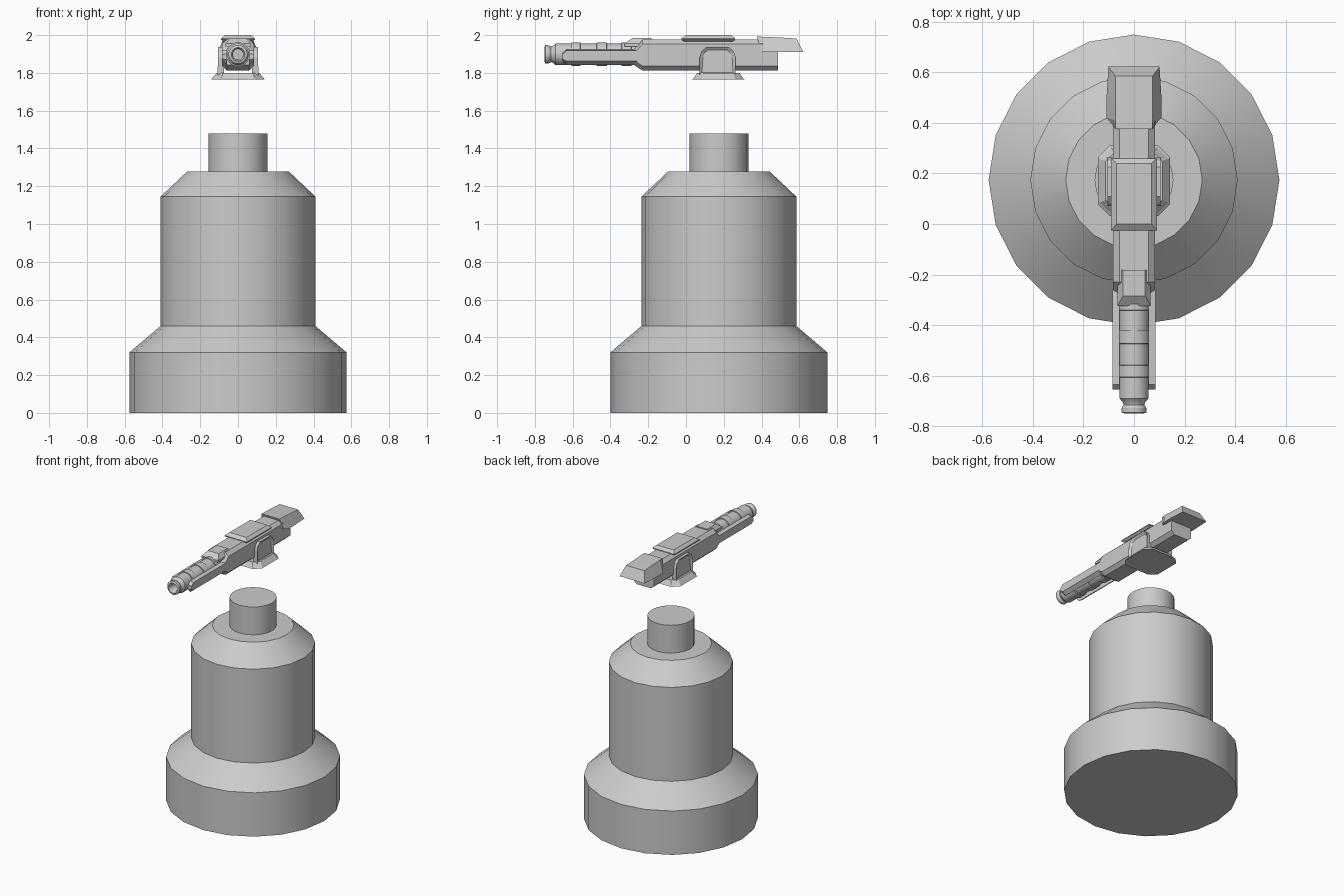
import bpy, bmesh, math
from mathutils import Vector

if "Cube" in bpy.data.objects:
    bpy.data.objects.remove(bpy.data.objects["Cube"])

CY = 0.174      # pedestal axis
BZ = 1.898      # barrel axis height


def finish(name, bm, smooth=False):
    bmesh.ops.recalc_face_normals(bm, faces=bm.faces)
    me = bpy.data.meshes.new(name)
    bm.to_mesh(me)
    bm.free()
    ob = bpy.data.objects.new(name, me)
    bpy.context.collection.objects.link(ob)
    if smooth:
        bpy.ops.object.select_all(action='DESELECT')
        bpy.context.view_layer.objects.active = ob
        ob.select_set(True)
        bpy.ops.object.shade_smooth_by_angle(angle=math.radians(30))
    return ob


def loft(name, sections, smooth=False):
    """Skin equal-length closed loops and cap both ends."""
    bm = bmesh.new()
    loops = [[bm.verts.new(p) for p in s] for s in sections]
    n = len(loops[0])
    for a, b in zip(loops, loops[1:]):
        for i in range(n):
            j = (i + 1) % n
            bm.faces.new((a[i], a[j], b[j], b[i]))
    bm.faces.new(loops[0])
    bm.faces.new(loops[-1])
    return finish(name, bm, smooth)


def ring_z(r, z, n=20):
    return [(r * math.cos(2 * math.pi * i / n), CY + r * math.sin(2 * math.pi * i / n), z)
            for i in range(n)]


def ring_y(r, y, n=16):
    return [(r * math.cos(2 * math.pi * (i + .5) / n), y, BZ + r * math.sin(2 * math.pi * (i + .5) / n))
            for i in range(n)]


def rect_z(w, y0, y1, z, c=0.0):
    """Horizontal rectangle with optional cut corners."""
    if c == 0:
        return [(-w, y0, z), (w, y0, z), (w, y1, z), (-w, y1, z)]
    return [(-w + c, y0, z), (w - c, y0, z), (w, y0 + c, z), (w, y1 - c, z),
            (w - c, y1, z), (-w + c, y1, z), (-w, y1 - c, z), (-w, y0 + c, z)]


def mirror(ob):
    m = ob.modifiers.new("mirror", 'MIRROR')
    m.use_axis = (True, False, False)


# Pedestal
loft("pedestal", [ring_z(r, z) for r, z in
     [(.575, 0), (.575, .32), (.41, .46), (.41, 1.145), (.27, 1.277)]], True)
loft("pedestal_neck", [ring_z(.156, 1.27), ring_z(.156, 1.48)], True)

# Barrel with flared, hollow muzzle
loft("barrel", [ring_y(r, y) for r, y in
     [(.028, -.66), (.028, -.735), (.036, -.75), (.050, -.745), (.050, -.728), (.042, -.715),
      (.045, -.705), (.058, -.69), (.058, -.2)]], True)
for k, (y0, y1) in enumerate([(-.605, -.56), (-.472, -.42), (-.34, -.29)]):
    loft(f"barrel_band_{k + 1}", [ring_y(r, y) for r, y in
         [(.057, y0 - .002), (.064, y0), (.064, y1), (.057, y1 + .002)]], True)


# Receiver body with chamfered edges
def body(y, w, zb, zt):
    c, d = .026, .024
    return [(-w + c, y, zb), (w - c, y, zb), (w, y, zb + d), (w, y, zt - d),
            (w - c, y, zt), (-w + c, y, zt), (-w, y, zt - d), (-w, y, zb + d)]


loft("receiver", [body(-.275, .083, 1.842, 1.925), body(-.23, .084, 1.812, 1.977),
                  body(.487, .084, 1.812, 1.977)])


# Side rails along the barrel
def rail(y, zb, zm, zt):
    return [(.057, y, zt), (.085, y, zt - .005), (.085, y, zm), (.057, y, zb)]


mirror(loft("barrel_rail", [rail(-.655, 1.868, 1.875, 1.902), rail(-.635, 1.842, 1.862, 1.923),
                            rail(-.26, 1.842, 1.862, 1.923)]))

# Sloped block in front of the receiver
loft("front_block", [rect_z(.066, -.325, -.18, 1.94), rect_z(.066, -.325, -.18, 1.955),
                     rect_z(.044, -.285, -.182, 1.984)])

# Top cover
loft("top_cover", [rect_z(.075, -.01, .245, 1.965), rect_z(.09, -.025, .26, 1.976),
                   rect_z(.09, -.025, .26, 1.982), rect_z(.069, .0, .24, 2.0)])


# Rear hood
def hood(y, yt, w, wt, zb, zt):
    return [(-w, y, zb), (w, y, zb), (wt, yt, zt), (-wt, yt, zt)]


loft("rear_hood", [hood(.40, .375, .09, .072, 1.915, 1.992), hood(.42, .41, .108, .073, 1.91, 1.991),
                   hood(.51, .50, .108, .073, 1.91, 1.987), hood(.622, .585, .101, .074, 1.91, 1.982)])

# Mount plate
loft("mount_plate", [rect_z(.142, .032, .31, 1.765, .045), rect_z(.136, .04, .302, 1.772, .045),
                     rect_z(.112, .06, .284, 1.80, .035)])

# Mount cheeks with recessed panels
outline = [(.072, 1.79), (.072, 1.885), (.082, 1.915), (.108, 1.937),
           (.226, 1.937), (.252, 1.915), (.262, 1.885), (.262, 1.79)]
bm = bmesh.new()
inner = [bm.verts.new((.075, y, z)) for y, z in outline]
outer = [bm.verts.new((.105 if z > 1.8 else .109, y, z)) for y, z in outline]
bm.faces.new(inner)
front = bm.faces.new(outer)
for i in range(len(outline)):
    j = (i + 1) % len(outline)
    bm.faces.new((inner[i], inner[j], outer[j], outer[i]))
bmesh.ops.recalc_face_normals(bm, faces=bm.faces)
bmesh.ops.inset_region(bm, faces=[front], thickness=.018)
bmesh.ops.translate(bm, verts=front.verts, vec=Vector((-.012, 0, 0)))
mirror(finish("mount_cheek", bm))
